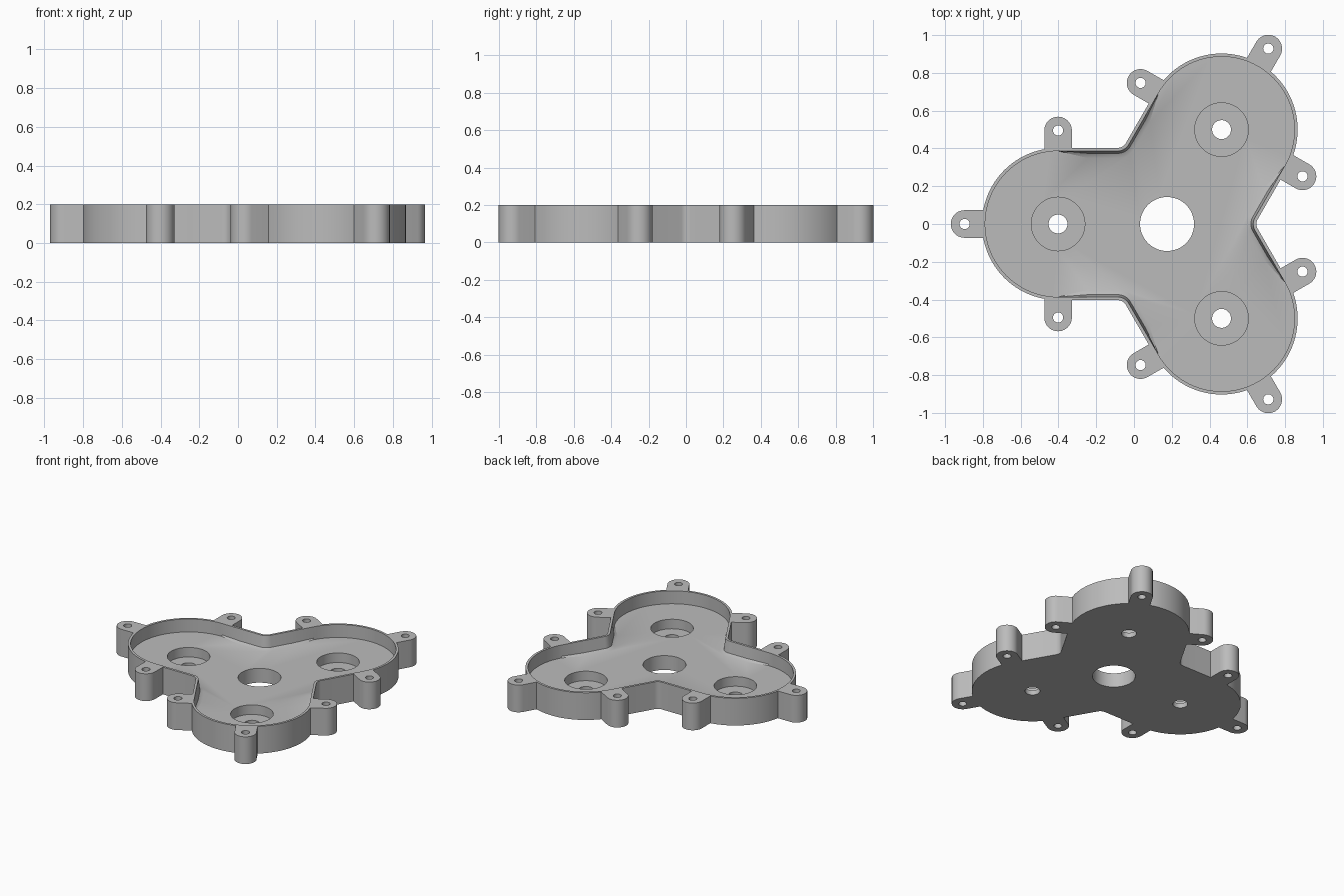
import bpy, bmesh
from math import cos, sin, radians
from mathutils import Vector

if "Cube" in bpy.data.objects:
    bpy.data.objects.remove(bpy.data.objects["Cube"])

HUB = Vector((0.175, 0))     # middle of the three arms
REACH = 0.577                # hub to lobe centre
R = 0.403                    # lobe radius and arm half width
FILLET = 0.05                # rounding where two arms meet
HEIGHT, FLOOR, LEDGE = 0.2, 0.105, 0.035
WALL = 0.017
ARMS = (60, 180, 300)

grey = bpy.data.materials.new("plain grey")
grey.use_nodes = True
grey.diffuse_color = (0.5, 0.5, 0.5, 1)
grey.node_tree.nodes["Principled BSDF"].inputs["Base Color"].default_value = grey.diffuse_color


def polar(deg, dist=1.0):
    return Vector((cos(radians(deg)), sin(radians(deg)))) * dist


def outline(inset, extra=0.0):
    """Three-lobed outline moved inwards; extra applies near the inner corners."""
    pts = []
    near = inset + extra
    for a in ARMS:
        lobe = HUB + polar(a, REACH)
        corner = HUB + polar(a + 60, (R + FILLET) / sin(radians(60)))
        before = HUB + polar(a - 60, (R + FILLET) / sin(radians(60)))
        # straight side, half way from the previous corner to the lobe
        foot = before + polar(a + 90, FILLET + near)
        pts.append((foot + lobe + polar(a - 90, R - near)) / 2)
        pts += [lobe + polar(a - 90 + 180 * i / 48, R - inset) for i in range(49)]
        foot = corner + polar(a + 270, FILLET + near)
        pts.append((foot + lobe + polar(a + 90, R - near)) / 2)
        pts += [corner + polar(a + 270 - 60 * i / 8, FILLET + near) for i in range(9)]
    return pts


def loft(name, layers):
    """Closed solid through (outline, height) layers."""
    bm = bmesh.new()
    rings = [[bm.verts.new((p.x, p.y, z)) for p in pts] for pts, z in layers]
    for low, high in zip(rings, rings[1:]):
        n = len(low)
        for i in range(n):
            j = (i + 1) % n
            bm.faces.new((low[i], low[j], high[j], high[i]))
    bm.faces.new(rings[0][::-1])
    bm.faces.new(rings[-1])
    bmesh.ops.recalc_face_normals(bm, faces=bm.faces)
    mesh = bpy.data.meshes.new(name)
    bm.to_mesh(mesh)
    bm.free()
    mesh.materials.append(grey)
    obj = bpy.data.objects.new(name, mesh)
    bpy.context.collection.objects.link(obj)
    return obj


def drill(centre, radius, low, high, sides=48):
    ring = [centre + polar(360 * i / sides, radius) for i in range(sides)]
    return loft("cutter", [(ring, low), (ring, high)])


def finish(obj, cutters):
    """Cut the part, bake the result, remove the cutters and shade."""
    for c in cutters:
        c.hide_render = True
        mod = obj.modifiers.new("cut", "BOOLEAN")
        mod.operation, mod.solver, mod.object = "DIFFERENCE", "EXACT", c
    graph = bpy.context.evaluated_depsgraph_get()
    baked = bpy.data.meshes.new_from_object(obj.evaluated_get(graph))
    obj.modifiers.clear()
    obj.data = baked
    for c in cutters:
        bpy.data.objects.remove(c)
    bpy.ops.object.select_all(action="DESELECT")
    obj.select_set(True)
    bpy.context.view_layer.objects.active = obj
    bpy.ops.object.shade_smooth_by_angle(angle=radians(30))


# Tray: hollow three-lobed housing with a hub hole and stepped lobe holes
tray = loft("housing_tray", [(outline(0), 0), (outline(0), HEIGHT)])
cavity = loft("cutter", [(outline(WALL, 0.037), FLOOR),
                         (outline(WALL, 0.012), FLOOR + 0.012),
                         (outline(WALL), HEIGHT),
                         (outline(WALL), HEIGHT + 0.1)])
cutters = [cavity, drill(HUB, 0.143, -0.1, 0.15)]
for a in ARMS:
    lobe = HUB + polar(a, REACH)
    cutters.append(drill(lobe, 0.142, LEDGE, 0.15))
    cutters.append(drill(lobe, 0.05, -0.1, 0.08))
finish(tray, cutters)

# Mounting tabs: three round-ended lugs around each lobe
for arm, a in enumerate(ARMS, 1):
    lobe = HUB + polar(a, REACH)
    for turn, side in ((-90, "right"), (0, "outer"), (90, "left")):
        d = a + turn
        eye = lobe + polar(d, 0.495)
        root = lobe + polar(d, 0.394)
        shape = [root + polar(d - 90, 0.073)]
        shape += [eye + polar(d - 90 + 180 * i / 20, 0.073) for i in range(21)]
        shape.append(root + polar(d + 90, 0.073))
        tab = loft(f"mounting_tab_{arm}_{side}", [(shape, 0), (shape, HEIGHT)])
        finish(tab, [drill(eye, 0.027, -0.1, HEIGHT + 0.1, 24)])
